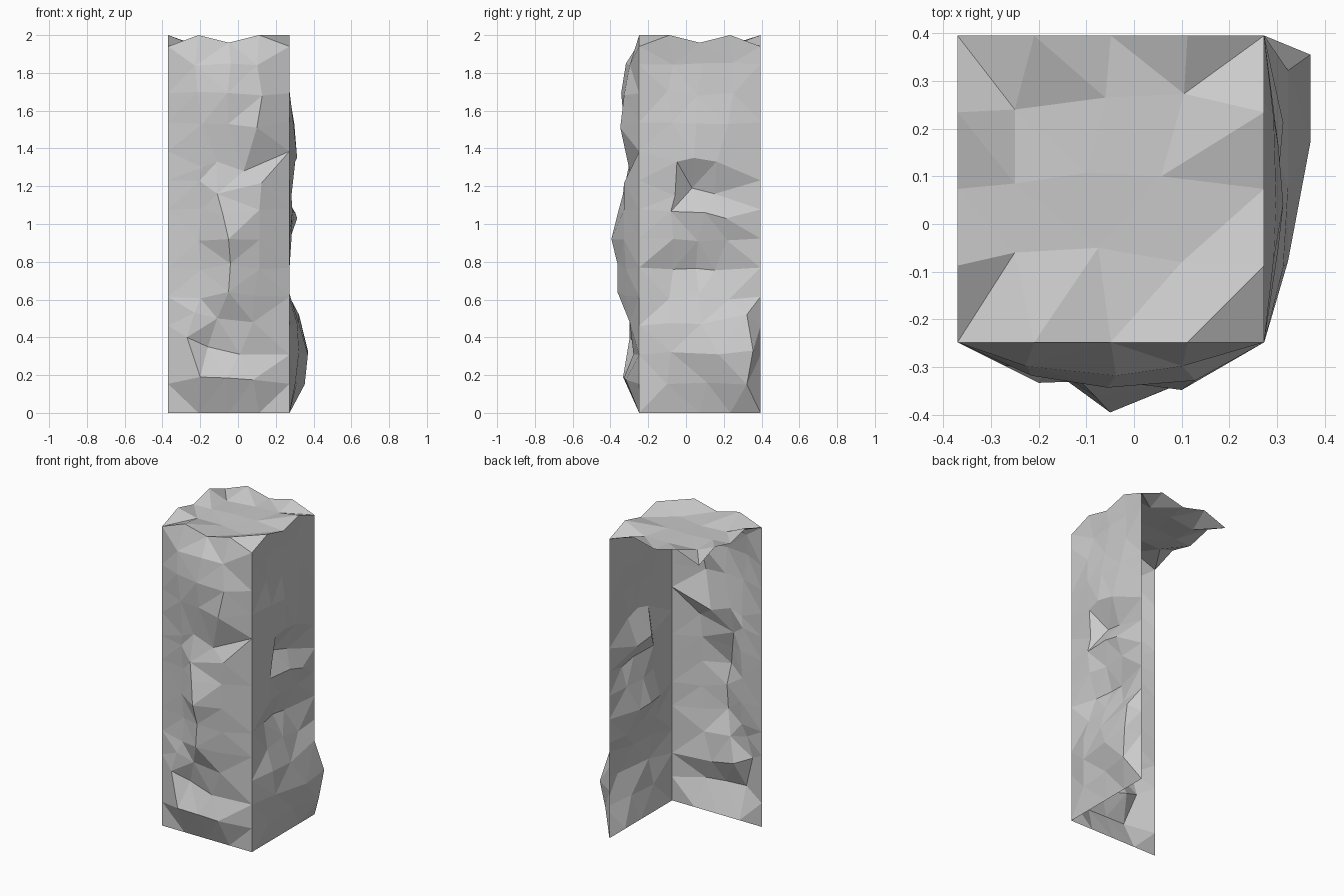
import bpy, random
from mathutils import Vector

if "Cube" in bpy.data.objects:
    bpy.data.objects.remove(bpy.data.objects["Cube"])

random.seed(4)
N = 4                                   # segments across each face
ROWS = 13                               # segments up each face
W = 0.643                               # face width
X0, X1, Y0, Y1 = -0.37, 0.273, -0.248, 0.395
RIM = [1.94, 2.0, 1.96, 2.0, 1.94]      # wavy upper edge shared by all sides


def sheet(name, cols, rows, place):
    """Open grid split along the shorter diagonals; place(i, j) gives each point."""
    verts = [Vector(place(i, j)) for j in range(rows + 1) for i in range(cols + 1)]
    faces = []
    for j in range(rows):
        for i in range(cols):
            a = j * (cols + 1) + i
            b, d = a + 1, a + cols + 1
            c = d + 1
            if (verts[b] - verts[d]).length < (verts[a] - verts[c]).length:
                faces += [(a, b, d), (b, c, d)]
            else:
                faces += [(a, b, c), (a, c, d)]
    me = bpy.data.meshes.new(name)
    me.from_pydata(verts, [], faces)
    ob = bpy.data.objects.new(name, me)
    bpy.context.collection.objects.link(ob)
    return ob


def rock_face(name, origin, along, out, depth, moved):
    """Vertical face: depth (hundredths) pushes the inner points outward;
    moved repositions chosen points as (distance along, height)."""
    def place(i, j):
        u, z = i * W / N, j * 2 / ROWS
        if j == ROWS:
            z = RIM[i]
        d = 0
        if 0 < i < N and 0 < j < ROWS:
            d = depth[j - 1][i - 1] / 100
            ju, jz = random.uniform(-.02, .02), random.uniform(-.015, .015)
            u, z = moved.get((i, j), (u + ju, z + jz))
        return Vector(origin) + Vector(along) * u + Vector(out) * d + Vector((0, 0, z))
    return sheet(name, N, ROWS, place)


# Front face: ledge near the bottom, tall ridge in the middle
rock_face("front_rock_face", (X0, Y0, 0), (1, 0, 0), (0, -1, 0),
          [(8.5, 8, 7), (5, 1, 3), (5, 5, 5), (4, 11.5, 7),
           (3, 11.5, 7), (3, 14.7, 8), (3.5, 11.5, 8), (4, 8.5, 8),
           (5, 5, 5), (7, 8, 10), (7, 9.5, 8), (5, 7, 5)],
          {(1, 1): (.17, .19), (2, 1): (.31, .185), (3, 1): (.45, .175),
           (1, 2): (.10, .40), (2, 2): (.21, .35), (3, 2): (.38, .31),
           (1, 3): (.14, .53), (2, 3): (.26, .50), (3, 3): (.45, .48),
           (2, 4): (.32, .64), (3, 4): (.45, .62),
           (2, 5): (.33, .79), (2, 6): (.32, .92), (2, 7): (.29, 1.05),
           (2, 8): (.26, 1.16), (1, 9): (.18, 1.30), (2, 9): (.26, 1.33),
           (3, 9): (.40, 1.28), (3, 10): (.47, 1.51)})

# Right face: lump low at the back edge, pits higher up
rock_face("right_rock_face", (X1, Y0, 0), (0, 1, 0), (1, 0, 0),
          [(3, 4, 8), (5, 9.7, 9.7), (4, 5, 5), (0, 0, 0),
           (-4, -6, -5), (1, -1, 0), (1.5, 3, 4), (1, -5, -3),
           (3, 4, 3), (2, 2.5, 2), (0, 0, 0), (-2, -1, -1)],
          {(2, 1): (.36, .16), (3, 1): (.57, .15), (2, 2): (.42, .31),
           (3, 2): (.603, .33), (3, 3): (.57, .52), (1, 5): (.18, .76),
           (2, 5): (.30, .765), (3, 5): (.40, .755), (2, 7): (.35, 1.06),
           (3, 7): (.46, 1.03), (1, 8): (.19, 1.15), (2, 8): (.28, 1.19),
           (3, 8): (.40, 1.16), (1, 9): (.20, 1.33), (2, 9): (.29, 1.35),
           (3, 9): (.41, 1.33)})

# Top: nearly flat cap with a wavy rim and dropped corners
TOP = {(1, 1): (-.25, -.06), (2, 1): (-.075, -.05), (3, 1): (.10, -.08),
       (1, 2): (-.25, .085), (2, 2): (-.10, .107), (3, 2): (.057, .10),
       (1, 3): (-.25, .24), (2, 3): (-.06, .265), (3, 3): (.105, .273)}


def top_point(i, j):
    if (i, j) in TOP:
        return (*TOP[i, j], 1.953 + random.uniform(-.005, .005))
    z = RIM[i] if j in (0, N) else RIM[j]
    return (X0 + i * W / N, Y0 + j * W / N, z)


sheet("top_rock_face", N, N, top_point)
